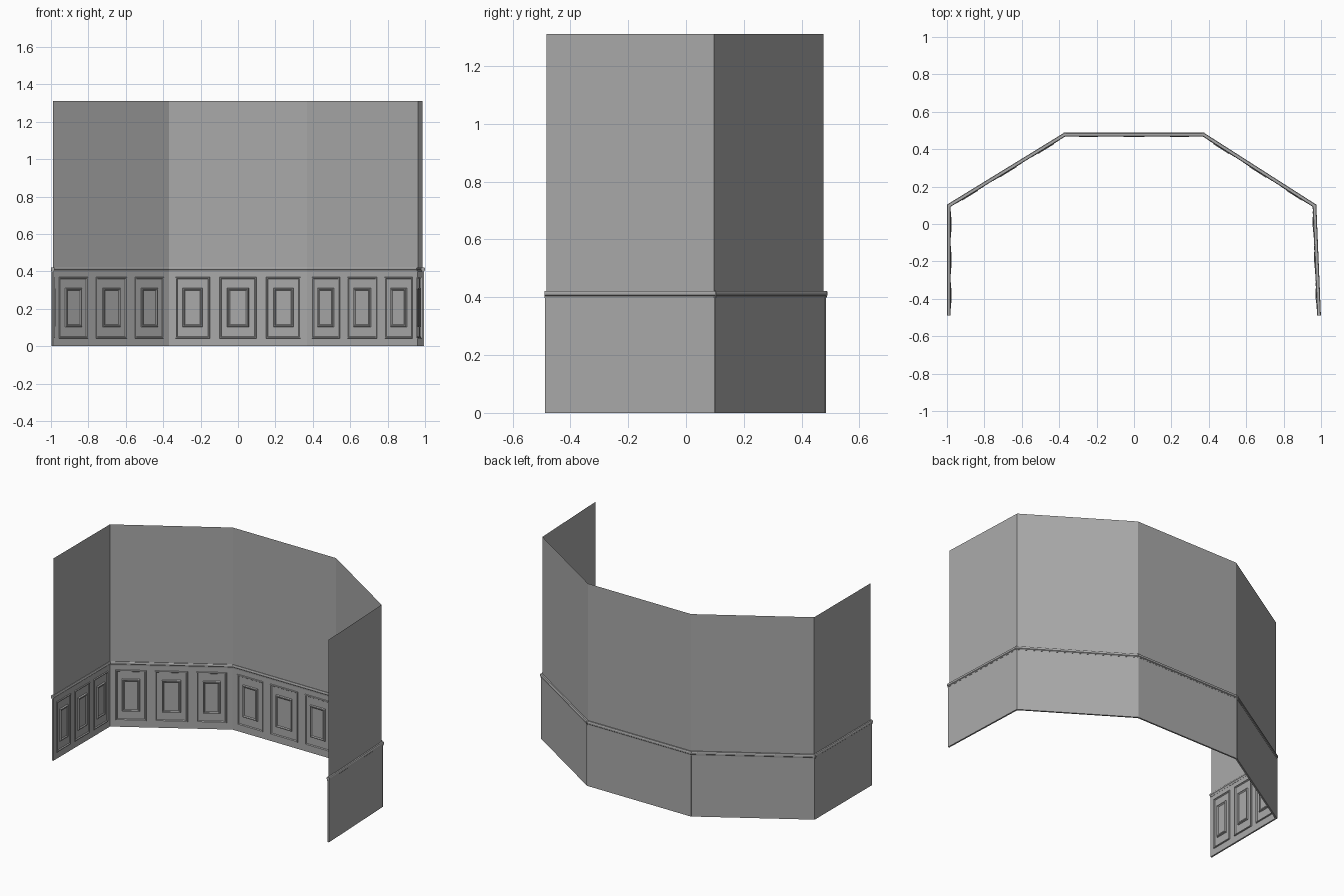
import bpy, bmesh
from mathutils import Vector, Matrix

cube = bpy.data.objects.get("Cube")
if cube:
    bpy.data.objects.remove(cube, do_unlink=True)

grey = bpy.data.materials.new("plain_grey")
grey.use_nodes = True
colour = (0.4, 0.4, 0.4, 1)
grey.diffuse_color = colour
grey.node_tree.nodes["Principled BSDF"].inputs["Base Color"].default_value = colour

# Plan of the five-sided room
PLAN = [Vector(p) for p in ((-0.988, -0.482), (-0.988, 0.097), (-0.37, 0.476),
                            (0.37, 0.476), (0.963, 0.097), (0.987, -0.483))]
HEIGHT, RAIL_Z = 1.31, 0.41
WALL_IN, WALL_OUT = 0.003, -0.007


def finish(name, bm, recalc=True):
    if recalc:
        bmesh.ops.recalc_face_normals(bm, faces=bm.faces)
    mesh = bpy.data.meshes.new(name)
    bm.to_mesh(mesh)
    bm.free()
    mesh.materials.append(grey)
    obj = bpy.data.objects.new(name, mesh)
    bpy.context.collection.objects.link(obj)
    return obj


def loft_rect(bm, frame, rect, steps, cap):
    """Rectangular rings, each inset and offset from the wall, joined in turn."""
    s0, s1, z0, z1 = rect
    rings = []
    for inset, off in steps:
        corners = ((s0 + inset, z0 + inset), (s1 - inset, z0 + inset),
                   (s1 - inset, z1 - inset), (s0 + inset, z1 - inset))
        rings.append([bm.verts.new(frame @ Vector((s, off, z))) for s, z in corners])
    for a, b in zip(rings, rings[1:]):
        for i in range(4):
            j = (i + 1) % 4
            bm.faces.new((a[i], a[j], b[j], b[i]))
    if cap:
        bm.faces.new(rings[-1])
    return rings


def extrude_profile(bm, frame, profile, s0, s1):
    """Sweep an (offset, z) outline along the wall."""
    ends = [[bm.verts.new(frame @ Vector((s, o, z))) for o, z in profile] for s in (s0, s1)]
    n = len(profile)
    for i in range(n):
        j = (i + 1) % n
        bm.faces.new((ends[0][i], ends[0][j], ends[1][j], ends[1][i]))
    bm.faces.new(ends[0])
    bm.faces.new(ends[1])


# Upper wall: one thin folded sheet
bm = bmesh.new()
low = [bm.verts.new((p.x, p.y, RAIL_Z)) for p in PLAN]
high = [bm.verts.new((p.x, p.y, HEIGHT)) for p in PLAN]
for i in range(len(PLAN) - 1):
    bm.faces.new((low[i], low[i + 1], high[i + 1], high[i]))
finish("upper_wall", bm, recalc=False)

# Moulded rail outline, shown on both sides of the wall
RAIL = [(-0.008, 0.398), (0.004, 0.398), (0.005, 0.405), (0.008, 0.409),
        (0.008, 0.417), (0.005, 0.422), (-0.009, 0.422), (-0.012, 0.417),
        (-0.012, 0.407), (-0.009, 0.404)]
BOARD = [(WALL_OUT, 0), (WALL_IN, 0), (WALL_IN, RAIL_Z), (WALL_OUT, RAIL_Z)]
# Panel centre and width as fractions of the wall length
PANELS = ((0.172, 0.25), (0.5, 0.268), (0.828, 0.25))
SIDES = ("right_end", "right_angled", "back", "left_angled", "left_end")

for side, a, b in zip(SIDES, PLAN, PLAN[1:]):
    length = (b - a).length
    d = (b - a) / length
    frame = Matrix(((d.x, d.y, 0, a.x), (d.y, -d.x, 0, a.y), (0, 0, 1, 0), (0, 0, 0, 1)))

    # Wainscot board
    bm = bmesh.new()
    extrude_profile(bm, frame, BOARD, -0.005, length + 0.005)
    finish(side + "_wainscot", bm)

    # Chair rail
    bm = bmesh.new()
    extrude_profile(bm, frame, RAIL, -0.007, length + 0.007)
    finish(side + "_chair_rail", bm)

    # Panel mouldings and raised centre fields
    frames, fields = bmesh.new(), bmesh.new()
    for centre, width in PANELS:
        mid, half = centre * length, width * length / 2
        loft_rect(frames, frame, (mid - half, mid + half, 0.042, 0.37),
                  ((0, WALL_IN), (0.002, 0.009), (0.007, 0.009), (0.011, WALL_IN)), False)
        inner = half * 0.58
        loft_rect(fields, frame, (mid - inner, mid + inner, 0.102, 0.312),
                  ((0, WALL_IN), (0.003, 0.012), (0.008, 0.012), (0.014, 0.007)), True)
    finish(side + "_panel_mouldings", frames)
    finish(side + "_raised_fields", fields)
